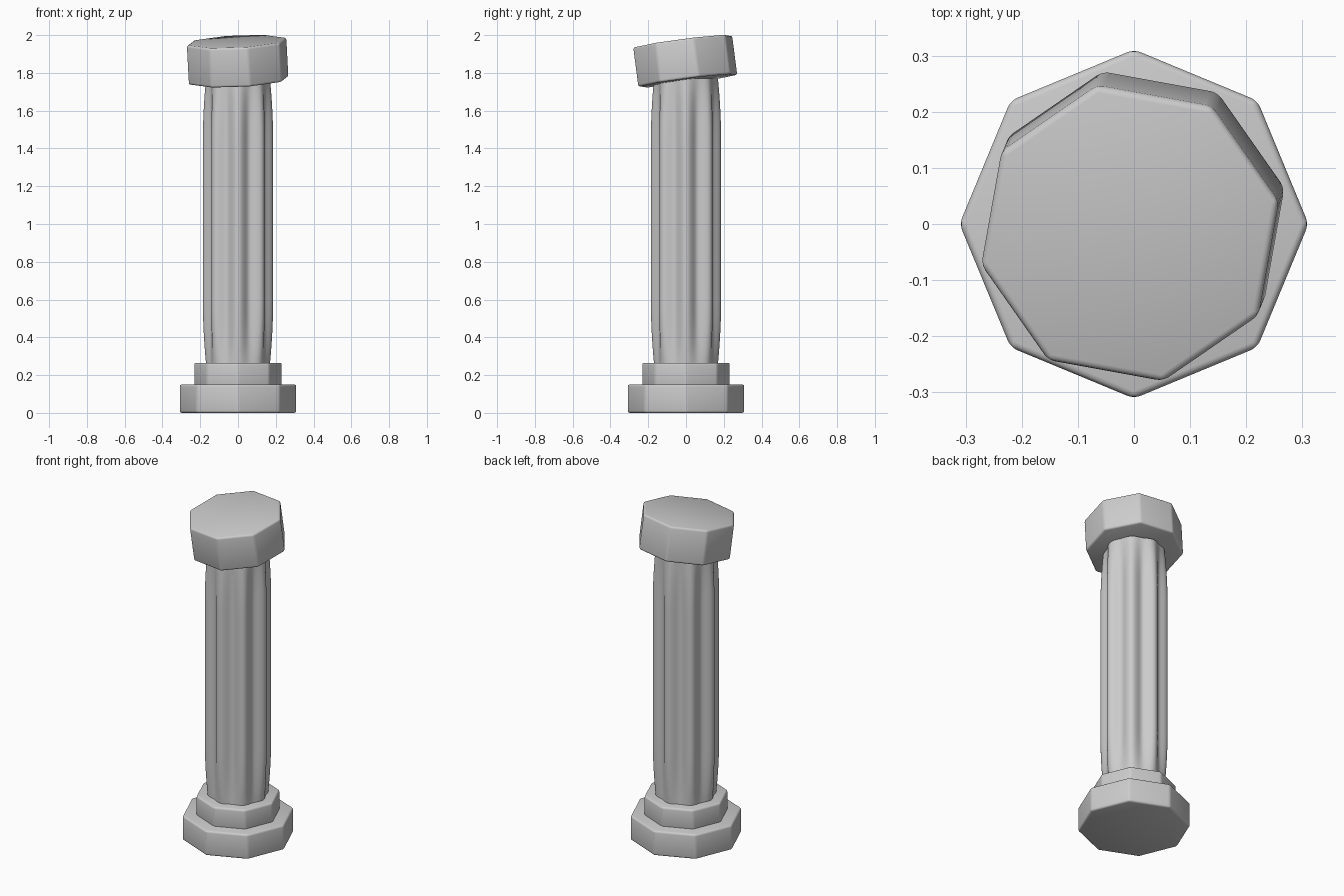
import bpy
import bmesh
from math import cos, sin, pi, radians
from mathutils import Matrix

cube = bpy.data.objects.get("Cube")
if cube:
    bpy.data.objects.remove(cube, do_unlink=True)

# Single stone colour
stone = bpy.data.materials.new("pale_stone")
stone.use_nodes = True
colour = (0.6, 0.6, 0.6, 1)
stone.diffuse_color = colour
stone.node_tree.nodes["Principled BSDF"].inputs["Base Color"].default_value = colour


def finish(name, bm):
    mesh = bpy.data.meshes.new(name)
    bmesh.ops.recalc_face_normals(bm, faces=bm.faces)
    bm.to_mesh(mesh)
    bm.free()
    mesh.materials.append(stone)
    obj = bpy.data.objects.new(name, mesh)
    bpy.context.collection.objects.link(obj)
    return obj


def octagon_block(name, radius, height, matrix):
    """Eight-sided slab with softly rounded edges."""
    bm = bmesh.new()
    lower = [bm.verts.new((radius * cos(i * pi / 4), radius * sin(i * pi / 4), -height / 2))
             for i in range(8)]
    base = bm.faces.new(lower)
    top = bmesh.ops.extrude_face_region(bm, geom=[base])["geom"]
    for v in top:
        if isinstance(v, bmesh.types.BMVert):
            v.co.z = height / 2
    bmesh.ops.bevel(bm, geom=bm.edges[:], offset=0.012, segments=3,
                    profile=0.5, affect="EDGES", clamp_overlap=True)
    bm.transform(matrix)
    obj = finish(name, bm)
    obj.data.shade_smooth()
    return obj


# Stepped base
octagon_block("base_slab", 0.311, 0.15, Matrix.Translation((0, 0, 0.075)))
octagon_block("base_step", 0.234, 0.125, Matrix.Translation((0, 0, 0.2025)))

# Tilted, twisted capital
tilt = (Matrix.Rotation(radians(7.4), 4, "X") @ Matrix.Rotation(radians(-3), 4, "Y")
        @ Matrix.Rotation(radians(12.5), 4, "Z"))
octagon_block("capital", 0.272, 0.21, Matrix.Translation((-0.002, -0.004, 1.862)) @ tilt)

# Fluted shaft: ridges every eighth turn, flutes fading out at both ends
BOTTOM, TOP, FADE = 0.26, 1.77, 0.34
SEGMENTS, ROWS = 128, 48
bm = bmesh.new()
rings = []
for row in range(ROWS + 1):
    z = BOTTOM + (TOP - BOTTOM) * row / ROWS
    t = min(1, min(z - BOTTOM, TOP - z) / FADE)
    swell = 1 - (1 - t) ** 2
    ridge = 0.169 + 0.017 * swell
    depth = 0.012 + 0.022 * swell
    ring = []
    for i in range(SEGMENTS):
        a = 2 * pi * i / SEGMENTS
        r = ridge - depth * (1 - cos(8 * a)) / 2
        ring.append(bm.verts.new((r * cos(a), r * sin(a), z)))
    rings.append(ring)
for low, high in zip(rings, rings[1:]):
    for i in range(SEGMENTS):
        j = (i + 1) % SEGMENTS
        bm.faces.new((low[i], low[j], high[j], high[i]))
bm.faces.new(rings[0])
bm.faces.new(rings[-1])
shaft = finish("fluted_shaft", bm)
bpy.ops.object.select_all(action="DESELECT")
shaft.select_set(True)
bpy.context.view_layer.objects.active = shaft
bpy.ops.object.shade_smooth_by_angle(angle=radians(40))
